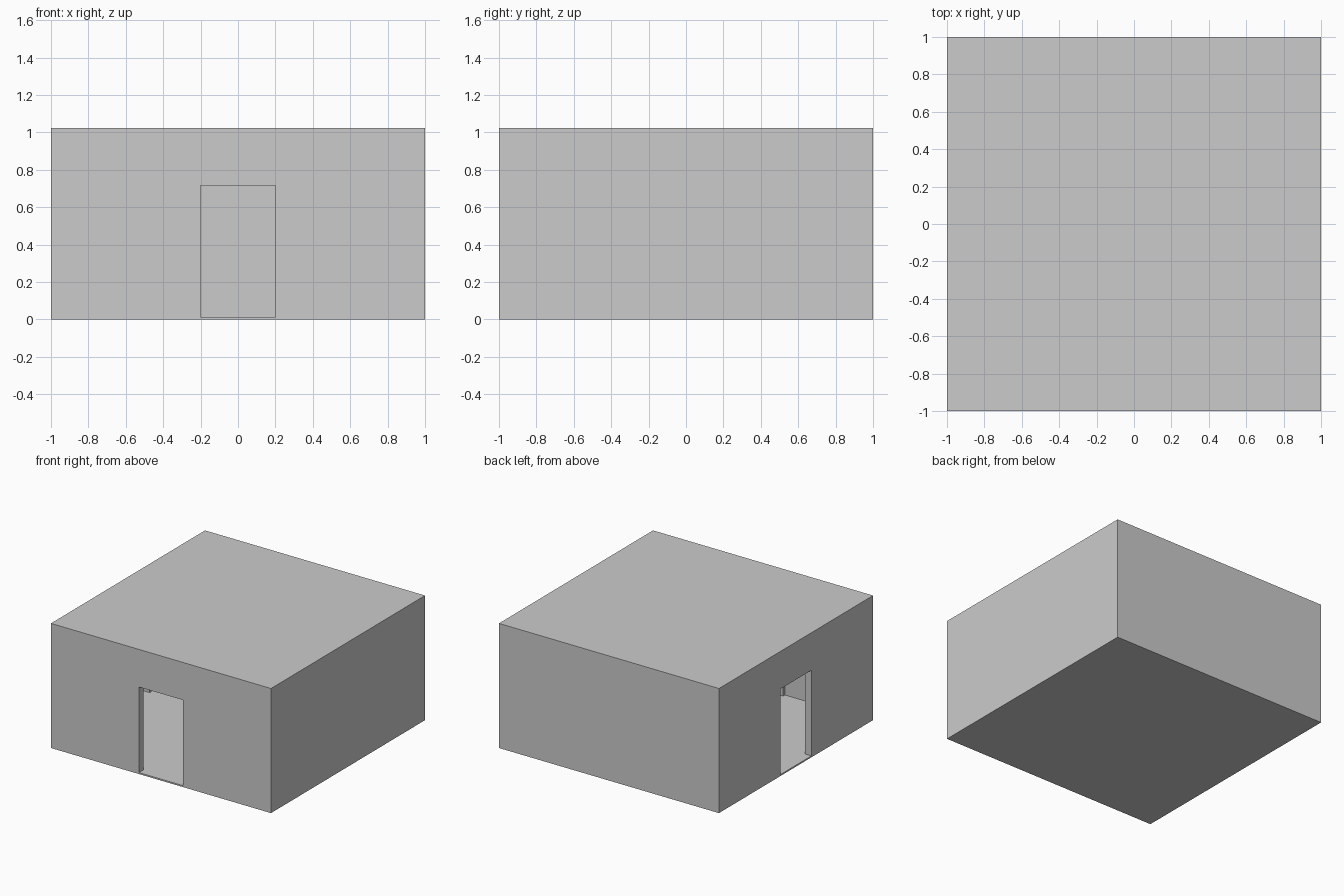
import bpy, bmesh, math
from mathutils import Matrix

if "Cube" in bpy.data.objects:
    bpy.data.objects.remove(bpy.data.objects["Cube"])

HEIGHT, WALL, FLOOR, ROOF = 1.024, 0.035, 0.012, 0.024
DOOR_HALF, DOOR_TOP = 0.2, 0.715
TRIM, DEPTH = 0.022, 0.057   # door surround width and total depth


def box(bm, x0, x1, y0, y1, z0, z1, spin=0):
    m = (Matrix.Rotation(spin, 4, 'Z')
         @ Matrix.Translation(((x0 + x1) / 2, (y0 + y1) / 2, (z0 + z1) / 2))
         @ Matrix.Diagonal((x1 - x0, y1 - y0, z1 - z0, 1)))
    bmesh.ops.create_cube(bm, size=1, matrix=m)


def make(name, bm):
    me = bpy.data.meshes.new(name)
    bm.to_mesh(me)
    bm.free()
    ob = bpy.data.objects.new(name, me)
    bpy.context.collection.objects.link(ob)
    return ob


def boolean(ob, other, op):
    mod = ob.modifiers.new(op, 'BOOLEAN')
    mod.operation, mod.solver, mod.object = op, 'EXACT', other
    other.hide_render = True
    other.hide_viewport = True


# Outer shell: solid block, hollowed out below
bm = bmesh.new()
box(bm, -1, 1, -1, 1, 0, HEIGHT)
house = make("room_shell", bm)

# Hollow interior
bm = bmesh.new()
i = 1 - WALL
box(bm, -i, i, -i, i, FLOOR, HEIGHT - ROOF)
boolean(house, make("interior_cutter", bm), 'DIFFERENCE')

# Front and left doorways: inner surround added, then opening cut
for side, spin in (("front", 0), ("left", -math.pi / 2)):
    bm = bmesh.new()
    w = DOOR_HALF + TRIM
    box(bm, -w, w, -1 + WALL / 2, -1 + DEPTH, FLOOR / 2, DOOR_TOP + TRIM, spin)
    boolean(house, make(side + "_surround", bm), 'UNION')
    bm = bmesh.new()
    box(bm, -DOOR_HALF, DOOR_HALF, -1.1, -0.9, FLOOR, DOOR_TOP, spin)
    boolean(house, make(side + "_door_cutter", bm), 'DIFFERENCE')
